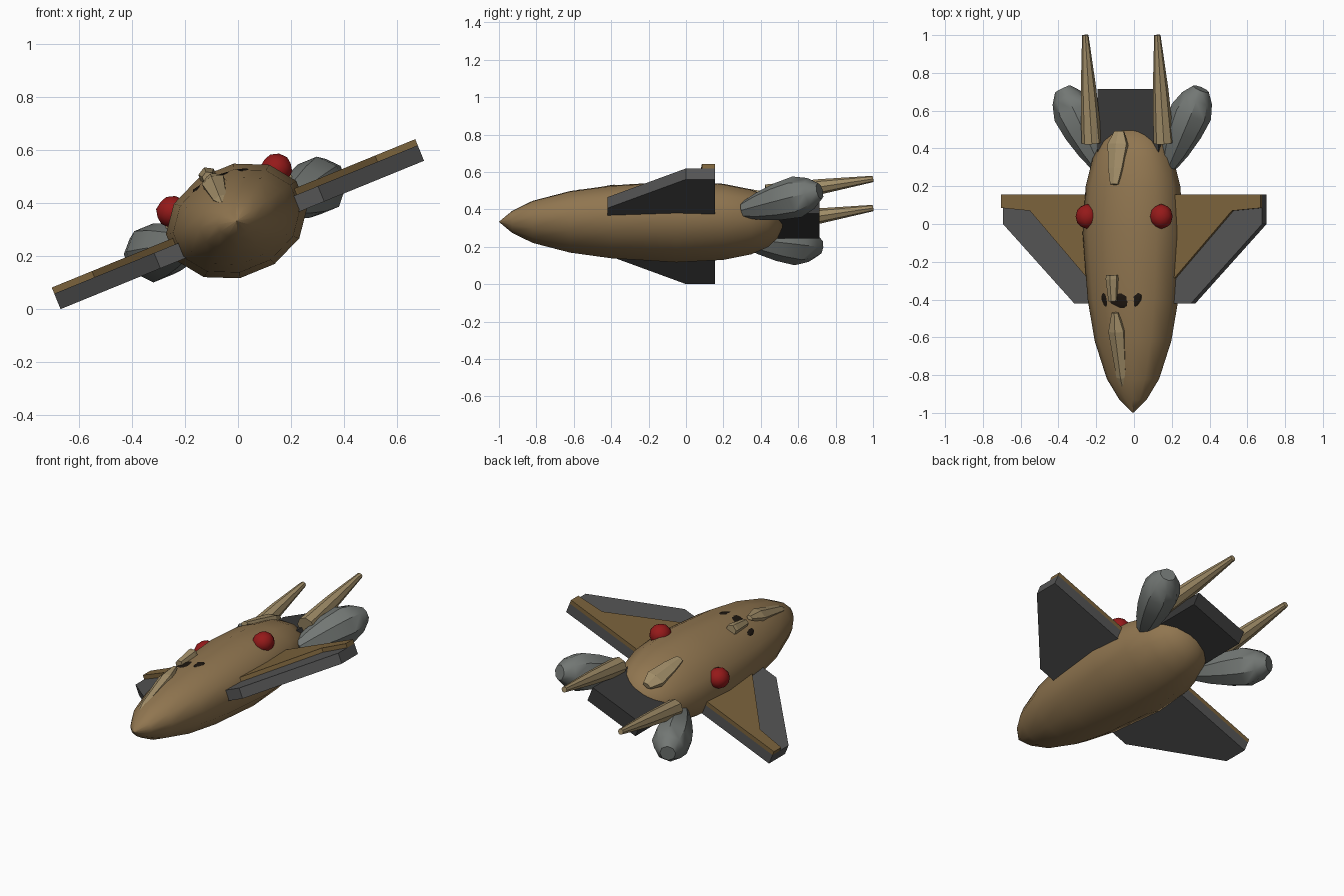
import bpy, bmesh
from math import radians, cos, sin, pi
from mathutils import Matrix, Vector

if "Cube" in bpy.data.objects:
    bpy.data.objects.remove(bpy.data.objects["Cube"])

# the whole craft is banked around its long axis
BANK = Matrix.Translation((0, 0, .32)) @ Matrix.Rotation(radians(-22.2), 4, 'Y')


def material(name, rgb):
    m = bpy.data.materials.new(name)
    m.diffuse_color = (*rgb, 1)
    m.use_nodes = True
    m.node_tree.nodes["Principled BSDF"].inputs["Base Color"].default_value = m.diffuse_color
    return m


TAN = material("tan", (.28, .18, .08))
BROWN = material("brown", (.20, .125, .045))
BONE = material("bone", (.36, .27, .14))
DARK = material("dark_grey", (.09, .09, .09))
BLACK_GREY = material("black_grey", (.04, .04, .04))
GREY = material("grey", (.17, .185, .175))
RED = material("red", (.3, .01, .01))
BLACK = material("black", (.012, .008, .005))


def finish(name, bm, mat, angle=None):
    bmesh.ops.recalc_face_normals(bm, faces=bm.faces)
    me = bpy.data.meshes.new(name)
    bm.to_mesh(me)
    bm.free()
    me.materials.append(mat)
    if angle:
        me.shade_smooth()
        me.set_sharp_from_angle(angle=radians(angle))
    ob = bpy.data.objects.new(name, me)
    bpy.context.collection.objects.link(ob)
    ob.matrix_world = BANK
    return ob


def loft(name, a, b, profile, sides, mat, flat=1, phase=.5, angle=None):
    """Rings along the line a-b; profile = (fraction, radius), flat = height / width."""
    a, b = Vector(a), Vector(b)
    d = (b - a).normalized()
    side = d.cross(Vector((0, 0, 1))).normalized()
    up = side.cross(d)
    bm = bmesh.new()
    rings = []
    for t, r in profile:
        c = a.lerp(b, t)
        angs = [2 * pi * (i + phase) / sides for i in range(sides)]
        rings.append([bm.verts.new(c + side * r * cos(q) + up * r * flat * sin(q)) for q in angs])
    for p, q in zip(rings, rings[1:]):
        for i in range(sides):
            j = (i + 1) % sides
            bm.faces.new((p[i], p[j], q[j], q[i]))
    bm.faces.new(rings[0])
    bm.faces.new(rings[-1])
    return finish(name, bm, mat, angle)


def plate(name, outline, z0, z1, mat):
    bm = bmesh.new()
    f = bm.faces.new([bm.verts.new((x, y, z0)) for x, y in outline])
    ext = bmesh.ops.extrude_face_region(bm, geom=[f])
    bmesh.ops.translate(bm, vec=(0, 0, z1 - z0),
                        verts=[v for v in ext['geom'] if isinstance(v, bmesh.types.BMVert)])
    return finish(name, bm, mat)


def ball(name, centre, radii, mat, subdiv=2, angle=None):
    bm = bmesh.new()
    bmesh.ops.create_icosphere(bm, subdivisions=subdiv, radius=1,
                               matrix=Matrix.Translation(centre) @ Matrix.Diagonal((*radii, 1)))
    return finish(name, bm, mat, angle)


# fuselage: a pointed twelve-sided body
stations = [(-1, .002), (-.93, .27), (-.82, .52), (-.62, .76), (-.4, .9), (-.05, 1), (.2, .94),
            (.35, .80), (.44, .62), (.49, .4), (.515, .15)]
loft("fuselage", (0, -1, .014), (0, .515, .014),
     [((y + 1) / 1.515, s * .275) for y, s in stations], 12, TAN, flat=.77, angle=50)

for s, tag in ((1, "right"), (-1, "left")):
    # wings: dark lower plate with a brown panel on top
    plate("wing_" + tag, [(s * x, y) for x, y in
          ((.1, -.42), (.334, -.42), (.741, 0), (.741, .155), (.1, .155))], -.043, .02, DARK)
    plate("wing_panel_" + tag, [(s * x, y) for x, y in
          ((.1, -.42), (.255, -.28), (.577, .07), (.741, .085), (.741, .155), (.1, .155))],
          .02, .045, BROWN)
    # engine pods flaring out of the tail
    loft("engine_pod_" + tag, (s * .20, .31, 0), (s * .395, .715, .03),
         [(0, .045), (.2, .075), (.45, .1), (.7, .112), (.88, .085), (1, .045)], 8, GREY, angle=40)
    # tail spikes
    loft("tail_spike_" + tag, (s * .206, .43, .087), (s * .206, 1, .178),
         [(0, .055), (.5, .041), (1, .017)], 8, BONE, angle=40)
    # red domes
    ball("red_dome_" + tag, (s * .212, .04, .138), (.062, .066, .06), RED, angle=40)

# block between the pods
plate("tail_block", [(-.175, .3), (.175, .3), (.175, .715), (-.175, .715)], -.01, .085, BLACK_GREY)

# cockpit opening, with the small stub, nose ridge and tail ridge
ball("cockpit", (0, -.385, .168), (.125, .095, .034), BLACK)
loft("cockpit_stub", (-.037, -.41, .205), (-.037, -.27, .213),
     [(0, .024), (.85, .036), (1, .034)], 6, BONE)
loft("nose_ridge", (-.025, -.86, .098), (-.025, -.47, .205),
     [(0, .008), (.12, .03), (.75, .05), (1, .02)], 6, BONE, flat=.6)
loft("tail_ridge", (-.025, .21, .215), (-.025, .49, .145),
     [(0, .025), (.3, .045), (.75, .062), (1, .03)], 6, BONE, flat=.5)
